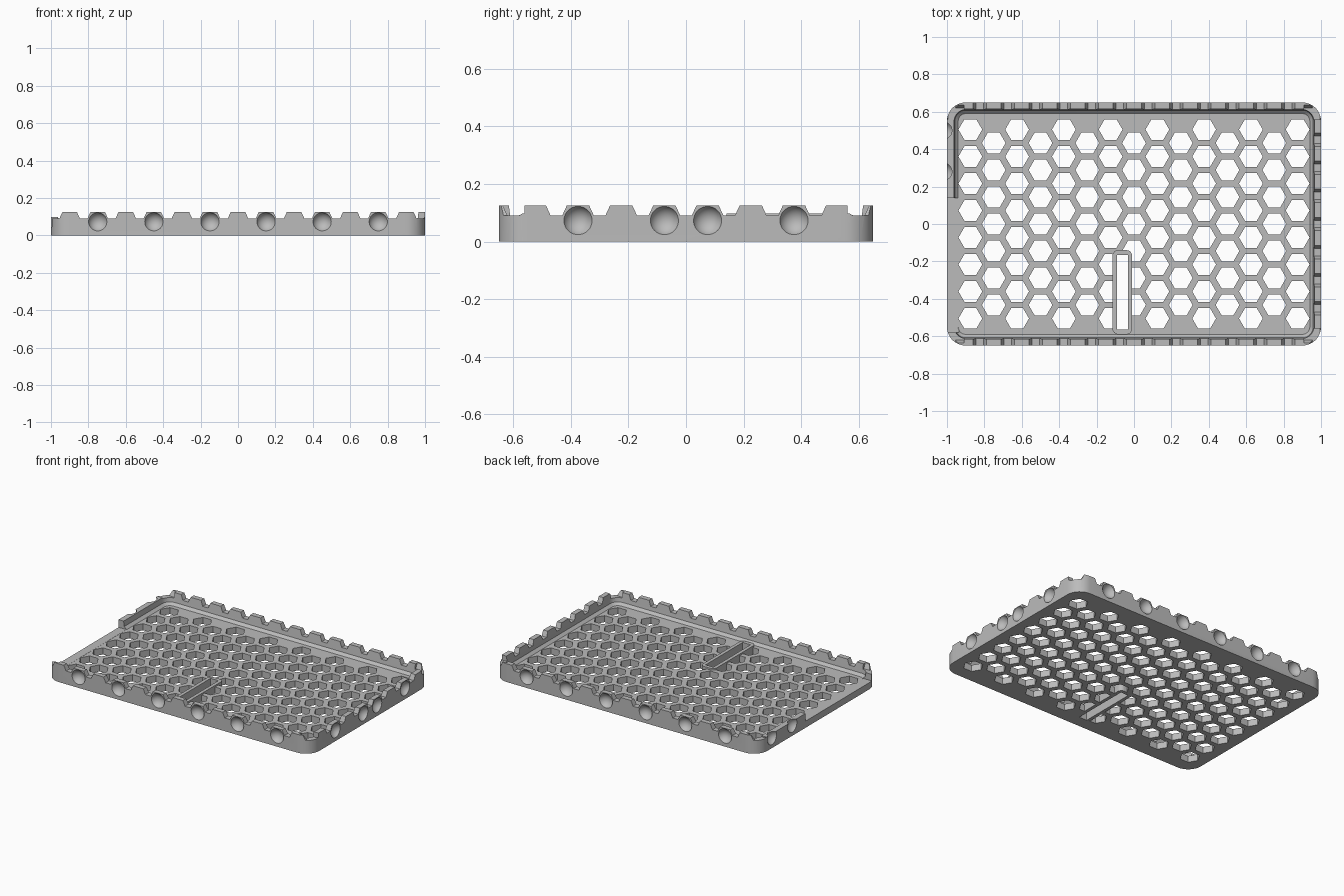
import bpy, bmesh, math
from mathutils import Matrix, Vector

if "Cube" in bpy.data.objects:
    bpy.data.objects.remove(bpy.data.objects["Cube"])

grey = bpy.data.materials.new("plain grey")
grey.use_nodes = True
grey.diffuse_color = (0.5, 0.5, 0.5, 1)
grey.node_tree.nodes["Principled BSDF"].inputs["Base Color"].default_value = (0.5, 0.5, 0.5, 1)

HX, HY, TOP, FLOOR = 1.0, 0.65, 0.125, 0.045


def finish(bm, name):
    bmesh.ops.recalc_face_normals(bm, faces=bm.faces)
    mesh = bpy.data.meshes.new(name)
    bm.to_mesh(mesh)
    bm.free()
    mesh.materials.append(grey)
    obj = bpy.data.objects.new(name, mesh)
    bpy.context.collection.objects.link(obj)
    return obj


def rounded_rect(cx, cy, hx, hy, r, steps=8):
    pts = []
    for k, (sx, sy) in enumerate([(1, 1), (-1, 1), (-1, -1), (1, -1)]):
        for i in range(steps + 1):
            a = (k + i / steps) * math.pi / 2
            pts.append((cx + sx * (hx - r) + r * math.cos(a), cy + sy * (hy - r) + r * math.sin(a)))
    return pts


def loft(bm, rings):
    """Skin a stack of (outline, z) rings and cap both ends."""
    loops = [[bm.verts.new((x, y, z)) for x, y in pts] for pts, z in rings]
    for a, b in zip(loops, loops[1:]):
        for i in range(len(a)):
            j = (i + 1) % len(a)
            bm.faces.new((a[i], a[j], b[j], b[i]))
    bm.faces.new(loops[0])
    bm.faces.new(loops[-1])


def box(bm, x0, x1, y0, y1, z0, z1):
    loft(bm, [([(x0, y0), (x1, y0), (x1, y1), (x0, y1)], z) for z in (z0, z1)])


def cut(target, bm):
    """Subtract the cutter mesh from the target and discard it."""
    cutter = finish(bm, "cutter")
    cutter.hide_render = True
    mod = target.modifiers.new("cut", 'BOOLEAN')
    mod.operation, mod.solver, mod.object = 'DIFFERENCE', 'EXACT', cutter
    bpy.ops.object.select_all(action='DESELECT')
    bpy.context.view_layer.objects.active = target
    target.select_set(True)
    bpy.ops.object.modifier_apply(modifier=mod.name)
    bpy.data.objects.remove(cutter)


# Tray body: outer wall, rim, inner wall, chamfer to the floor
bm = bmesh.new()
loft(bm, [(rounded_rect(0, 0, HX - d, HY - d, 0.1 - d), z) for d, z in
          [(0, 0), (0, TOP), (0.034, TOP), (0.042, 0.062), (0.06, FLOOR)]])
tray = finish(bm, "tray")

# Hexagonal floor holes, staggered columns
bm = bmesh.new()
PITCH = 0.1443
for col in range(15):
    rows = 8 - col % 2
    for row in range(rows):
        x, y = (col - 7) * 0.125, (row - (rows - 1) / 2) * PITCH
        hexagon = [(x + 0.0635 * math.cos(k * math.pi / 3), y + 0.0635 * math.sin(k * math.pi / 3))
                   for k in range(6)]
        loft(bm, [(hexagon, -0.05), (hexagon, 0.08)])
cut(tray, bm)

# Open stretch of the -x wall, then the lowered stretch beside it
bm = bmesh.new()
box(bm, -1.1, -0.935, -0.58, 0.14, FLOOR + 0.0005, 0.2)
cut(tray, bm)
bm = bmesh.new()
box(bm, -1.1, -0.935, 0.12, 0.575, 0.098, 0.2)
cut(tray, bm)


# Tapered notches along the rim
def notch(bm, pos, direction):
    """Trapezoid prism running outward across the wall."""
    side = Vector((-direction.y, direction.x, 0))
    ends = []
    for reach in (-0.09, 0.06):
        ends.append([bm.verts.new(pos + direction * reach + side * s + Vector((0, 0, z)))
                     for s, z in [(-0.02, 0.09), (0.02, 0.09), (0.052, 0.16), (-0.052, 0.16)]])
    bm.faces.new(ends[0])
    bm.faces.new(ends[1])
    for i in range(4):
        j = (i + 1) % 4
        bm.faces.new((ends[0][i], ends[0][j], ends[1][j], ends[1][i]))


bm = bmesh.new()
for s in (-1, 1):
    for k in range(14):
        notch(bm, Vector(((k - 6.5) * 0.15, s * HY, 0)), Vector((0, s, 0)))
cut(tray, bm)
bm = bmesh.new()
for k in range(-4, 5):
    notch(bm, Vector((HX, k * 0.15, 0)), Vector((1, 0, 0)))
    if abs(k) == 4:
        notch(bm, Vector((-HX, k * 0.15, 0)), Vector((-1, 0, 0)))
cut(tray, bm)

# Round dimples in the outer faces
OUT = 0.02
spots = [(x * 0.15, s * (HY + OUT)) for x in (-5, -3, -1, 1, 3, 5) for s in (-1, 1)]
spots += [(HX + OUT, y) for y in (-0.375, -0.075, 0.075, 0.375)]
spots += [(-HX - OUT, y) for y in (0.28, 0.5)]
bm = bmesh.new()
for x, y in spots:
    bmesh.ops.create_uvsphere(bm, u_segments=28, v_segments=18, radius=0.053,
                              matrix=Matrix.Translation((x, y, 0.073)))
cut(tray, bm)

# Raised frame around the long slot, slot cut through frame and floor
bm = bmesh.new()
outline = rounded_rect(-0.0625, -0.365, 0.0525, 0.225, 0.03)
loft(bm, [(outline, 0.0005), (outline, 0.056)])
slot_frame = finish(bm, "slot_frame")
for part in (tray, slot_frame):
    bm = bmesh.new()
    box(bm, -0.092, -0.033, -0.565, -0.165, -0.05, 0.1)
    cut(part, bm)

# Smooth the round surfaces, keep edges crisp
bpy.ops.object.select_all(action='DESELECT')
for part in (tray, slot_frame):
    part.select_set(True)
    bpy.context.view_layer.objects.active = part
bpy.ops.object.shade_smooth_by_angle(angle=math.radians(30))
